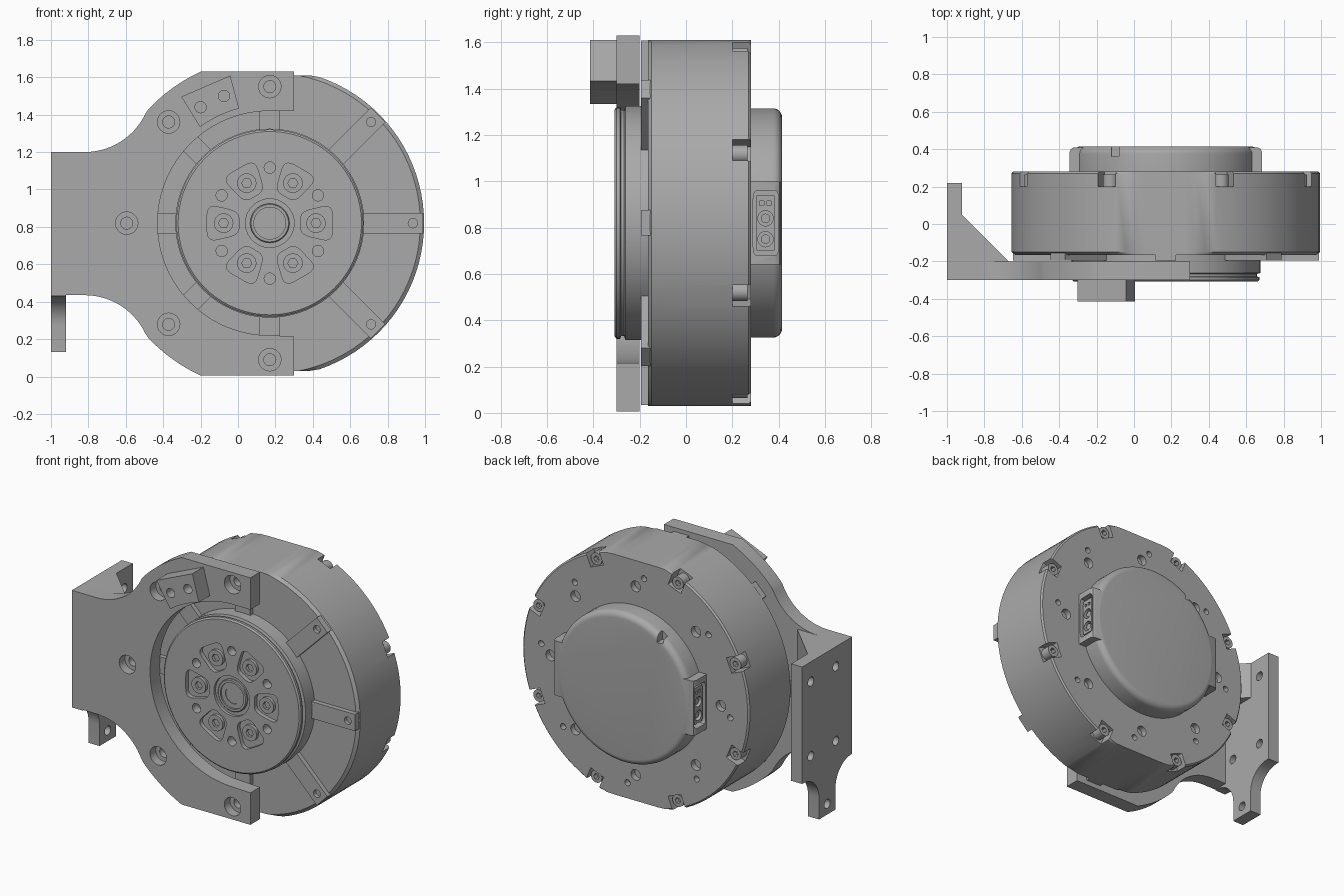
import bpy, bmesh
from math import sin, cos, pi, radians
from mathutils import Vector

if "Cube" in bpy.data.objects:
    bpy.data.objects.remove(bpy.data.objects["Cube"], do_unlink=True)

CX, CZ = 0.17, 0.82          # motor axis

grey = bpy.data.materials.new("machined grey")
grey.use_nodes = True
GREY = (0.4, 0.4, 0.4, 1)
grey.diffuse_color = GREY
grey.node_tree.nodes["Principled BSDF"].inputs["Base Color"].default_value = GREY
made = []


# ---- helpers ----
def polar(r, deg):
    return CX + r * cos(radians(deg)), CZ + r * sin(radians(deg))


def arc(cx, cz, r, a0, a1, n=24):
    return [(cx + r * cos(radians(a0 + (a1 - a0) * i / n)),
             cz + r * sin(radians(a0 + (a1 - a0) * i / n))) for i in range(n + 1)]


def circle(x, z, r, n=24):
    return arc(x, z, r, 0, 360, n)[:-1]


def rect(a0, a1, b0, b1):
    return [(a0, b0), (a1, b0), (a1, b1), (a0, b1)]


def radial(deg, r0, r1, w0, w1):
    """Four-sided outline pointing away from the motor axis."""
    c, s = cos(radians(deg)), sin(radians(deg))
    return [(CX + r * c - w * s, CZ + r * s + w * c)
            for r, w in ((r0, -w0), (r1, -w1), (r1, w1), (r0, w0))]


def rounded(pts, k=0.3, n=5):
    """Round the corners of an outline."""
    out = []
    for i, p in enumerate(pts):
        p, a, b = Vector(p), Vector(pts[i - 1]), Vector(pts[(i + 1) % len(pts)])
        s, e = p.lerp(a, k), p.lerp(b, k)
        for j in range(n + 1):
            t = j / n
            out.append(tuple(s.lerp(p, t).lerp(p.lerp(e, t), t)))
    return out


def bridge(bm, rings):
    n = len(rings[0])
    bm.faces.new(rings[0])
    bm.faces.new(rings[-1][::-1])
    for r, s in zip(rings, rings[1:]):
        for i in range(n):
            bm.faces.new((r[i], s[i], s[(i + 1) % n], r[(i + 1) % n]))


def solid(bm, pts, lo, hi, axis="y"):
    """Extrude an outline: (x, z) along y, (y, z) along x, (x, y) along z."""
    place = {"y": lambda a, b, d: (a, d, b), "x": lambda a, b, d: (d, a, b),
             "z": lambda a, b, d: (a, b, d)}[axis]
    bridge(bm, [[bm.verts.new(place(a, b, d)) for a, b in pts] for d in (lo, hi)])


def finish(name, bm):
    bmesh.ops.recalc_face_normals(bm, faces=bm.faces)
    me = bpy.data.meshes.new(name)
    bm.to_mesh(me)
    bm.free()
    me.materials.append(grey)
    ob = bpy.data.objects.new(name, me)
    bpy.context.collection.objects.link(ob)
    return ob


def part(name, solids):
    bm = bmesh.new()
    for s in solids:
        solid(bm, *s)
    ob = finish(name, bm)
    made.append(ob)
    return ob


def lathe(name, profile, n=96, flat=9):
    """Spin (radius, y) around the motor axis, with flats at top and bottom."""
    bm = bmesh.new()
    bridge(bm, [[bm.verts.new((CX + r * cos(2 * pi * i / n), y,
                               CZ + max(-flat, min(flat, r * sin(2 * pi * i / n)))))
                 for i in range(n)] for r, y in profile])
    ob = finish(name, bm)
    made.append(ob)
    return ob


def combine(ob, solids, op="DIFFERENCE"):
    """Cut solids out of a part, or join them to it."""
    tool = part("tool", solids)
    made.remove(tool)
    mod = ob.modifiers.new("cut", "BOOLEAN")
    mod.object, mod.operation, mod.solver = tool, op, "EXACT"
    bpy.context.view_layer.update()
    ev = ob.evaluated_get(bpy.context.evaluated_depsgraph_get())
    mesh = bpy.data.meshes.new_from_object(ev)
    ob.modifiers.clear()
    ob.data = mesh
    bpy.data.objects.remove(tool, do_unlink=True)


EIGHTHS = range(0, 360, 45)
SIXTHS = range(0, 360, 60)

# ---- motor housing: flats, rear screw notches, rear holes ----
body = lathe("housing", [(0.49, -0.165), (0.805, -0.165), (0.825, -0.15),
                         (0.825, 0.27), (0.815, 0.28), (0.49, 0.28)], flat=0.79)
cuts = [(radial(a + 22.5, 0.735, 0.9, 0.05, 0.05), 0.2, 0.4) for a in EIGHTHS]
cuts += [(circle(*polar(0.62, a), 0.035), 0.24, 0.4) for a in EIGHTHS]
cuts += [(circle(*polar(0.69, a + 5), 0.02, 16), 0.24, 0.4) for a in EIGHTHS]
combine(body, cuts)

screws = part("rear_screws", [(circle(*polar(0.775, a + 22.5), 0.04), 0.19, 0.265) for a in EIGHTHS])
combine(screws, [(circle(*polar(0.775, a + 22.5), 0.02, 6), 0.235, 0.4) for a in EIGHTHS])

# ---- raised spokes on the front face ----
spokes = part("front_spokes", [(radial(a, 0.495, 0.787 if a % 180 == 90 else 0.818, 0.055, 0.055),
                                -0.195, -0.15) for a in EIGHTHS])
combine(spokes, [(circle(*polar(0.765, a), 0.025, 16), -0.3, -0.17) for a in (0, 45, 315)])

# ---- output rotor ----
rotor = lathe("rotor", [(0.505, -0.15), (0.505, -0.262), (0.488, -0.267), (0.488, -0.28),
                        (0.5, -0.284), (0.5, -0.3), (0.49, -0.308)])
cuts = [(rounded(radial(a, 0.165, 0.335, 0.06, 0.1)), -0.4, -0.28) for a in SIXTHS]
cuts += [(circle(*polar(0.297, a + 30), 0.03), -0.4, -0.25) for a in SIXTHS]
cuts += [(circle(CX, CZ, 0.13, 40), -0.4, -0.29)]
combine(rotor, cuts)
boss = lathe("rotor_hub_ring", [(0.105, -0.27), (0.105, -0.3), (0.1, -0.305)], 40)
combine(boss, [(circle(CX, CZ, 0.085, 32), -0.4, -0.295)])
combine(boss, [(circle(CX, CZ, 0.055, 32), -0.4, -0.28)])
bolts = part("rotor_bolts", [(circle(*polar(0.247, a), 0.052), -0.3, -0.27) for a in SIXTHS])
combine(bolts, [(circle(*polar(0.247, a), 0.027, 6), -0.4, -0.28) for a in SIXTHS])

# ---- rear cover with side bulges and connector pockets ----
cover = lathe("rear_cover", [(0.495, 0.27)] + arc(0.455, 0.375, 0.04, 0, 90, 6))
bulge = [(CX - 0.515, 0.26), (CX + 0.515, 0.26), (CX + 0.515, 0.385), (CX + 0.505, 0.403),
         (CX + 0.49, 0.41), (CX - 0.49, 0.41), (CX - 0.505, 0.403), (CX - 0.515, 0.385)]
combine(cover, [(bulge, CZ - 0.18, CZ + 0.18, "z")], "UNION")
cuts = [(rounded(rect(0.29, 0.4, 0.68, 0.96), 0.15), lo, lo + 0.2, "x")
        for lo in (CX + 0.43, CX - 0.63)]
cuts.append((rect(-0.12, -0.08, 1.19, 1.4), 0.36, 0.5))
combine(cover, cuts)
for side, name in ((1, "left_connector"), (-1, "right_connector")):
    lo, hi = sorted((CX + side * 0.4, CX + side * 0.5))
    plug = part(name, [(rounded(rect(0.302, 0.385, 0.7, 0.94), 0.08), lo, hi, "x")])
    lo, hi = sorted((CX + side * 0.47, CX + side * 0.6))
    combine(plug, [(circle(0.343, z, 0.033), lo, hi, "x") for z in (0.75, 0.84)]
            + [(rect(y, y + 0.018, 0.895, 0.915), lo, hi, "x") for y in (0.318, 0.35)])
    lo, hi = sorted((CX + side * 0.45, CX + side * 0.49))
    part(name + "_pins", [(circle(0.343, z, 0.02), lo, hi, "x") for z in (0.75, 0.84)])

# ---- bracket face plate ----
upper = [(0.3, 1.42), (0.3, 1.63), (-0.2, 1.63)] + arc(CX, CZ, 0.89, 115, 137, 8)[1:]
upper += arc(-0.82, 1.56, 0.36, -25, -90, 14) + [(-1.0, 1.2)]
lower = [(x, max(2 * CZ - z - 0.005, 0)) for x, z in reversed(upper)]
plate = part("bracket_plate", [(upper + lower + arc(CX, CZ, 0.6, 270, 90, 48), -0.3, -0.2)])
spots = [polar(0.73 if a % 180 == 90 else 0.765, a) for a in EIGHTHS if 90 <= a <= 270]
combine(plate, [(circle(x, z, 0.06), -0.4, -0.24) for x, z in spots])
combine(plate, [(circle(x, z, 0.032), -0.4, -0.1) for x, z in spots])

# ---- bracket side flange with narrow tab and gusset ----
half = [(0.26, 1.2), (0.26, 0.43)] + arc(0.245, 0.27, 0.16, 90, 180, 10) + [(0.085, 0.13)]
outline = [(y - 0.04, z) for y, z in half] + [(-y - 0.04, z) for y, z in reversed(half)]
flange = part("bracket_flange", [(outline, -1.0, -0.92, "x")])
holes = [(y, z) for y in (0.13, -0.13) for z in (0.58, 1.07)] + [(-0.04, 0.2)]
combine(flange, [(circle(y, z, 0.03), -1.1, -0.8, "x") for y, z in holes])
part("bracket_gusset", [([(-0.93, -0.21), (-0.66, -0.21), (-0.92, 0.05), (-0.93, 0.05)], 0.95, 1.2, "z")])

# ---- stop block on the plate ----
block = part("stop_block", [(arc(CX, CZ, 0.635, 105, 126, 8) + [polar(0.825, 125), polar(0.817, 105)],
                             -0.415, -0.29)])
combine(block, [(circle(x, z, 0.03), -0.5, -0.35) for x, z in ((-0.2, 1.44), (-0.075, 1.5))])

# ---- smooth curved walls, keep edges sharp ----
for ob in made:
    for face in ob.data.polygons:
        face.use_smooth = True
    ob.data.set_sharp_from_angle(angle=radians(30))
